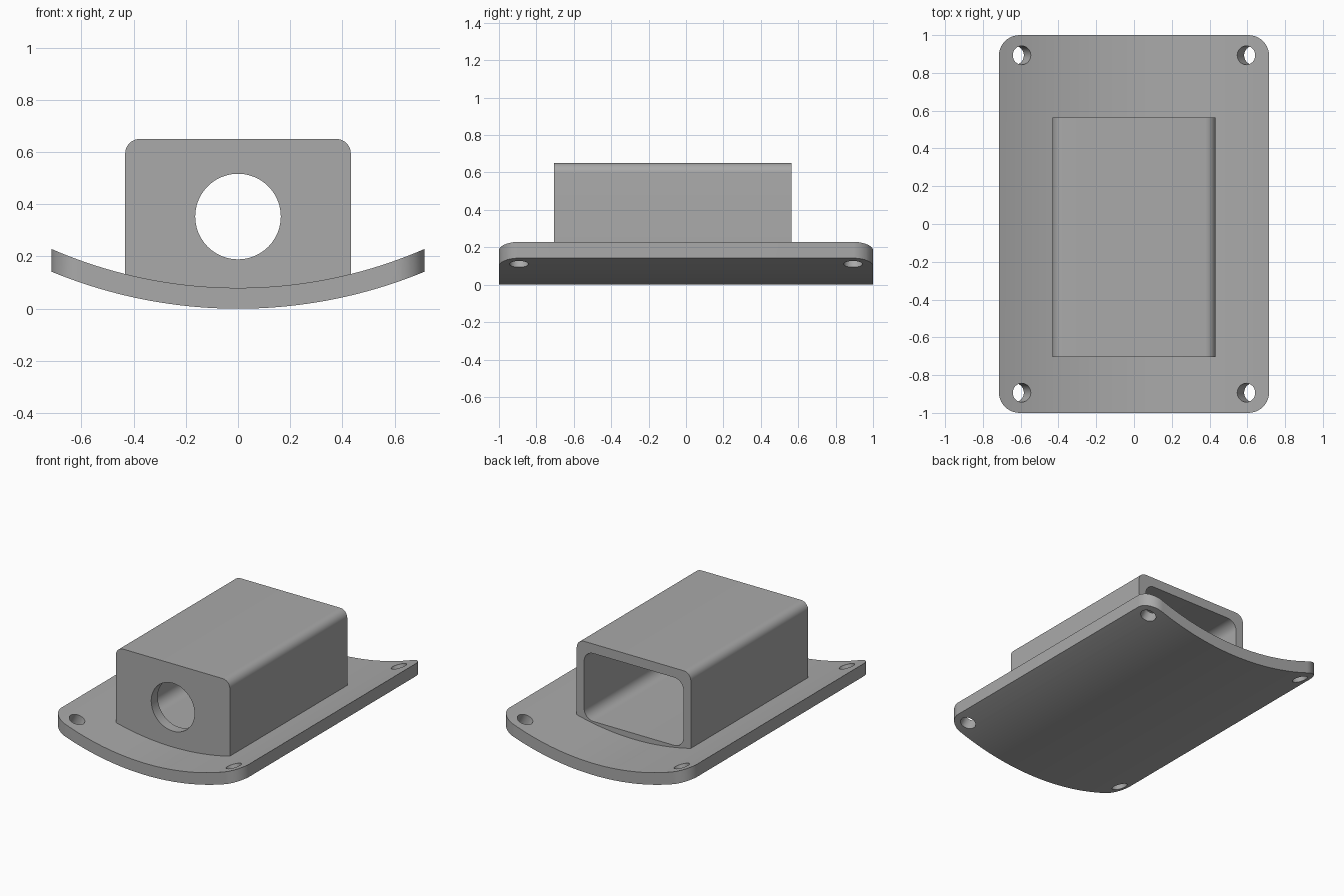
import bpy, bmesh
from math import sin, cos, asin, pi, radians
from mathutils import Matrix, Vector

if "Cube" in bpy.data.objects:
    bpy.data.objects.remove(bpy.data.objects["Cube"], do_unlink=True)

# Main dimensions
HALF_W, R_OUT, R_IN = 0.715, 1.87, 1.79
BOX_W, BOX_TOP, BOX_FRONT, BOX_BACK = 0.432, 0.65, -0.705, 0.565
WALL, HOLE_R, HOLE_Z = 0.056, 0.164, 0.353

grey = bpy.data.materials.new("grey plastic")
grey.use_nodes = True
grey.diffuse_color = (0.4, 0.4, 0.4, 1)
grey.node_tree.nodes["Principled BSDF"].inputs["Base Color"].default_value = (0.4, 0.4, 0.4, 1)


def arc(radius, half_width, steps=48):
    """Points of the saddle curve from left to right, in x and z."""
    a = asin(half_width / radius)
    angles = [a * (2 * i / steps - 1) for i in range(steps + 1)]
    return [(radius * sin(t), R_OUT - radius * cos(t)) for t in angles]


def corner(cx, cy, r, start, steps=10):
    angles = [start + pi / 2 * i / steps for i in range(steps + 1)]
    return [(cx + r * cos(t), cy + r * sin(t)) for t in angles]


def rounded_rect(x, y0, y1, r):
    return (corner(x - r, y1 - r, r, 0) + corner(r - x, y1 - r, r, pi / 2)
            + corner(r - x, y0 + r, r, pi) + corner(x - r, y0 + r, r, 1.5 * pi))


def circle(cx, cy, r, steps=48):
    return [(cx + r * cos(2 * pi * i / steps), cy + r * sin(2 * pi * i / steps))
            for i in range(steps)]


def prism(name, profile, start, end, along_y=True):
    """Extrude a profile along y (profile in x, z) or along z (profile in x, y)."""
    bm = bmesh.new()
    verts = [bm.verts.new((a, start, b) if along_y else (a, b, start)) for a, b in profile]
    face = bm.faces.new(verts)
    moved = bmesh.ops.extrude_face_region(bm, geom=[face])["geom"]
    shift = Vector((0, end - start, 0) if along_y else (0, 0, end - start))
    bmesh.ops.translate(bm, vec=shift, verts=[g for g in moved if isinstance(g, bmesh.types.BMVert)])
    bmesh.ops.recalc_face_normals(bm, faces=bm.faces)
    mesh = bpy.data.meshes.new(name)
    bm.to_mesh(mesh)
    bm.free()
    mesh.materials.append(grey)
    obj = bpy.data.objects.new(name, mesh)
    bpy.context.collection.objects.link(obj)
    return obj


def combine(target, tool, operation):
    """Apply a boolean and discard the tool."""
    mod = target.modifiers.new("boolean", "BOOLEAN")
    mod.operation, mod.object, mod.solver = operation, tool, "EXACT"
    bpy.context.view_layer.update()
    baked = bpy.data.meshes.new_from_object(
        target.evaluated_get(bpy.context.evaluated_depsgraph_get()))
    target.modifiers.clear()
    target.data = baked
    bpy.data.objects.remove(tool, do_unlink=True)


# Curved plate with rounded corners
plate = prism("mounting_plate_and_housing",
              arc(R_OUT, HALF_W) + arc(R_IN, HALF_W)[::-1], -1, 1)
combine(plate, prism("outline", rounded_rect(HALF_W + 0.0005, -1, 1, 0.11), -0.5, 1, False),
        "INTERSECT")

# Tilted screw holes
for sx in (-1, 1):
    for sy in (-1, 1):
        drill = prism("drill", circle(0, 0, 0.05, 32), -0.3, 0.3, False)
        drill.matrix_world = (Matrix.Translation((sx * 0.595, sy * 0.893, 0.18))
                              @ Matrix.Rotation(radians(-27 * sx), 4, "Y"))
        combine(plate, drill, "DIFFERENCE")

# Housing: curved foot sunk into the plate, rounded upper edges
r = 0.055
foot = arc((R_IN + R_OUT) / 2, BOX_W, 24)
top = corner(BOX_W - r, BOX_TOP - r, r, 0) + corner(r - BOX_W, BOX_TOP - r, r, pi / 2)
housing = prism("housing", foot + top, BOX_FRONT, BOX_BACK)

# Cavity open at the back, round opening through the front wall
cavity = prism("cavity", rounded_rect(BOX_W - WALL, 0.12, 0.585, 0.07),
               BOX_FRONT + 0.07, BOX_BACK + 0.2)
combine(housing, cavity, "DIFFERENCE")
combine(housing, prism("bore", circle(0, HOLE_Z, HOLE_R), BOX_FRONT - 0.1, BOX_FRONT + 0.2),
        "DIFFERENCE")
combine(plate, housing, "UNION")

# Smooth curved faces, sharp edges
bpy.ops.object.select_all(action="DESELECT")
plate.select_set(True)
bpy.context.view_layer.objects.active = plate
bpy.ops.object.shade_smooth_by_angle(angle=radians(30))
